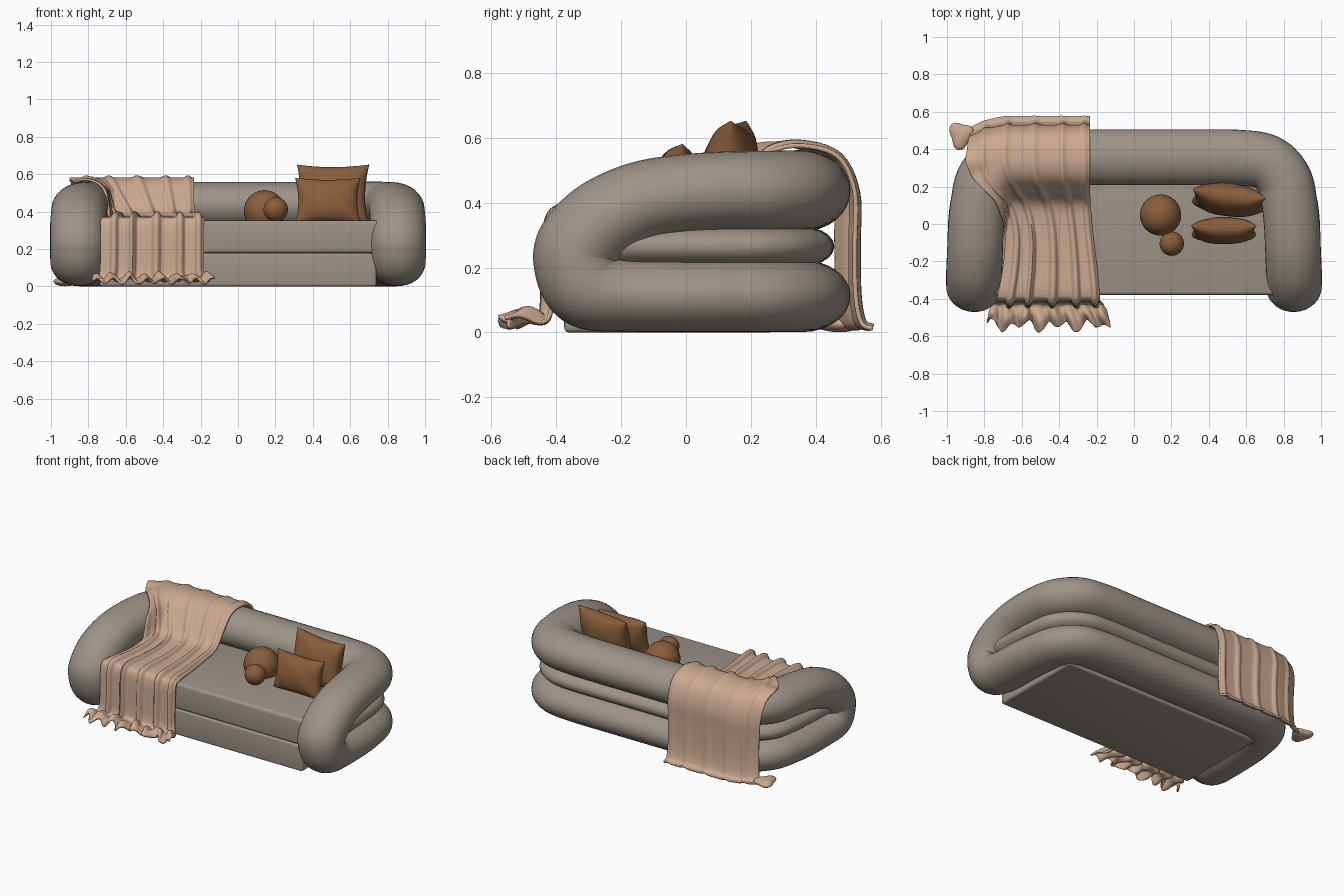
import bpy, bmesh, math
from mathutils import Vector
from mathutils.bvhtree import BVHTree

cube = bpy.data.objects.get("Cube")
if cube:
    bpy.data.objects.remove(cube, do_unlink=True)


def material(name, rgb):
    m = bpy.data.materials.new(name)
    m.use_nodes = True
    m.diffuse_color = (*rgb, 1)
    bsdf = m.node_tree.nodes["Principled BSDF"]
    bsdf.inputs["Base Color"].default_value = (*rgb, 1)
    bsdf.inputs["Roughness"].default_value = 0.8
    return m


GREY = material("warm grey fabric", (0.34, 0.295, 0.25))
TAN = material("tan throw", (0.60, 0.40, 0.28))
BROWN = material("brown cushion", (0.25, 0.112, 0.045))


def add(name, bm, mat, angle=60):
    bmesh.ops.recalc_face_normals(bm, faces=bm.faces)
    me = bpy.data.meshes.new(name)
    bm.to_mesh(me)
    bm.free()
    me.materials.append(mat)
    ob = bpy.data.objects.new(name, me)
    bpy.context.collection.objects.link(ob)
    bpy.ops.object.select_all(action='DESELECT')
    ob.select_set(True)
    bpy.context.view_layer.objects.active = ob
    bpy.ops.object.shade_smooth_by_angle(angle=math.radians(angle))
    return ob


def spline(pts, steps):
    """Catmull-Rom through tuples of any length."""
    out = []
    for i in range(len(pts) - 1):
        a, b, c, d = (pts[min(max(i + k, 0), len(pts) - 1)] for k in (-1, 0, 1, 2))
        for s in range(steps):
            t = s / steps
            out.append([q + t / 2 * (r - p + t * (2*p - 5*q + 4*r - e + t * (3*(q - r) + e - p)))
                        for p, q, r, e in zip(a, b, c, d)])
    return out + [list(pts[-1])]


def skin(bm, rows, closed=False):
    """Bridge equal rows of points with quads."""
    vs = [[bm.verts.new(p) for p in r] for r in rows]
    n = len(vs[0])
    for a, b in zip(vs, vs[1:]):
        for j in range(n if closed else n - 1):
            k = (j + 1) % n
            bm.faces.new((a[j], a[k], b[k], b[j]))


def box(name, lo, hi, bevel, mat):
    bm = bmesh.new()
    bmesh.ops.create_cube(bm, size=1)
    for v in bm.verts:
        v.co = [(l + h) / 2 + c * (h - l) for l, h, c in zip(lo, hi, v.co)]
    bmesh.ops.bevel(bm, geom=bm.edges[:], offset=bevel, segments=4, profile=0.5, affect='EDGES')
    return add(name, bm, mat)


# Padded roll: half of one closed loop, folded at the arm front (x, y, z, thickness)
half = [(0, .357, .435, .124), (.3, .357, .435, .124), (.55, .355, .437, .124),
        (.71, .33, .437, .124), (.80, .24, .435, .124), (.83, .12, .435, .122),
        (.845, -.02, .425, .122), (.85, -.14, .40, .126), (.855, -.25, .345, .132),
        (.855, -.32, .275, .135), (.855, -.335, .22, .135), (.855, -.30, .145, .135),
        (.85, -.2, .117, .115), (.845, 0, .112, .111), (.83, .12, .112, .111),
        (.80, .24, .112, .111), (.71, .33, .112, .111), (.55, .355, .112, .111),
        (.3, .357, .112, .111), (0, .357, .112, .111)]
path = spline(half, 7)
centres = [Vector(p[:3]) for p in path]
up, rings = Vector((0, 0, 1)), []
for i, c in enumerate(centres):
    t = centres[min(i + 1, len(path) - 1)] - centres[max(i - 1, 0)]
    if i in (0, len(path) - 1):
        t = Vector((1 if i == 0 else -1, 0, 0))
    t.normalize()
    up = (up - t * up.dot(t)).normalized()
    side = t.cross(up)
    ring = []
    for k in range(32):
        a = math.tau * k / 32
        ring.append(c + up * math.sin(a) * path[i][3] + side * math.cos(a) * 0.149)
    rings.append(ring)
bm = bmesh.new()
skin(bm, rings, closed=True)
bmesh.ops.recalc_face_normals(bm, faces=bm.faces)
roll_tree = BVHTree.FromBMesh(bm)
roll = add("padded_roll", bm, GREY)
mir = roll.modifiers.new("Mirror", 'MIRROR')
mir.use_clip = True

# Middle cushion roll that shows in the slot between the upper and lower rolls
mid = spline([(0, .36, .265), (.55, .36, .265), (.70, .335, .265), (.80, .25, .265),
              (.835, .1, .265), (.855, -.3, .265)], 6)
rows = []
for i, p in enumerate(mid):
    t = Vector(mid[min(i + 1, len(mid) - 1)]) - Vector(mid[max(i - 1, 0)])
    out = Vector((-t.y, t.x, 0)).normalized()
    rows.append([Vector(p) + out * (0.095 * math.cos(a)) + Vector((0, 0, 0.06 * math.sin(a)))
                 for a in (math.tau * k / 20 for k in range(20))])
bm = bmesh.new()
skin(bm, rows, closed=True)
slot = add("middle_roll", bm, GREY)
slot.modifiers.new("Mirror", 'MIRROR').use_clip = True

# Seat and base
box("seat_cushion", (-.76, -.38, .178), (.76, .33, .352), .018, GREY)
box("base", (-.74, -.375, .0), (.74, .27, .176), .015, GREY)


# Throw: rows of (y, z, left x, right x, fold height) from the back floor to the front floor
drape = spline([(.575, .012, -.90, -.235, .008), (.54, .03, -.88, -.235, .01),
                (.522, .12, -.87, -.235, .012), (.52, .28, -.87, -.235, .012),
                (.52, .43, -.88, -.235, .010), (.47, .54, -.89, -.235, .008),
                (.36, .575, -.90, -.235, .012), (.26, .555, -.87, -.235, .015),
                (.18, .47, -.80, -.235, .016), (.10, .385, -.73, -.232, .02),
                (-.05, .367, -.69, -.22, .025), (-.22, .364, -.70, -.20, .03),
                (-.36, .364, -.725, -.185, .03), (-.402, .335, -.735, -.182, .03),
                (-.41, .2, -.735, -.182, .03), (-.415, .07, -.74, -.18, .03),
                (-.44, .03, -.76, -.155, .02), (-.49, .034, -.775, -.14, .015),
                (-.54, .014, -.785, -.125, .01)], 5)
FOLDS = ((.13, .025), (.31, .022), (.54, .03), (.77, .026), (.95, .02))
COLS = 90
rows = []
for i, (y, z, xl, xr, fold) in enumerate(drape):
    a, b = drape[max(i - 1, 0)], drape[min(i + 1, len(drape) - 1)]
    ny, nz = b[1] - a[1], a[0] - b[0]
    ln = math.hypot(ny, nz)
    row = []
    for j in range(COLS + 1):
        u = j / COLS
        x = xl + u * (xr - xl)
        f = fold * sum(math.exp(-((u - c) / w) ** 2) for c, w in FOLDS)
        py, pz = y + f * ny / ln, z + f * nz / ln
        if y > .3:                                # follow the rounded back corner
            py -= 1.3 * max(0, -x - .66) ** 2 * min(1, (y - .3) / .15)
        if -.3 < y < .45:                         # rest on the roll below
            hit = roll_tree.ray_cast(Vector((-x, py, 2)), Vector((0, 0, -1)))[0]
            if hit:
                pz = max(pz, hit.z + .014 + f * .6)
        if y < -.42:                              # ruffled hem on the floor
            k = (-.42 - y) / .12
            py += k * (.022 * math.sin(u * 41) + .016 * math.sin(u * 23 + 1))
            pz += .016 * (1 + math.sin(u * 47 + y * 25)) * min(1, k * 1.5)
        row.append((x, py, max(pz, .008)))
    rows.append(row)
bm = bmesh.new()
skin(bm, rows)
bmesh.ops.smooth_vert(bm, verts=[v for v in bm.verts if -.3 < v.co.y < .4], factor=.5,
                      use_axis_x=False, use_axis_y=True, use_axis_z=True)
throw = add("throw_blanket", bm, TAN, 80)
sol = throw.modifiers.new("Solidify", 'SOLIDIFY')
sol.thickness, sol.offset = .014, 0

# Bunched corner of the throw on the back floor
bm = bmesh.new()
bmesh.ops.create_uvsphere(bm, u_segments=24, v_segments=12, radius=1)
for v in bm.verts:
    s = 1 + .18 * math.sin(3 * math.atan2(v.co.y, v.co.x) + .6)
    v.co = (-.925 + .062 * v.co.x * s, .475 + .07 * v.co.y * s, .026 + .025 * v.co.z)
add("throw_corner", bm, TAN, 80)


# Throw pillows with pinched corners and light creases
def pillow(name, centre, w, h, depth, lean, turn):
    n = 28
    bm = bmesh.new()
    for sgn in (-1, 1):
        rows = []
        for i in range(n + 1):
            v = math.sin((i / n - .5) * math.pi)
            row = []
            for j in range(n + 1):
                u = math.sin((j / n - .5) * math.pi)
                puff = ((1 - u * u) * (1 - v * v)) ** .42
                crease = 1 + .05 * math.sin(7 * u + 5 * v) * (u * u + v * v)
                row.append((w * u * (1 - .10 * (1 - v * v)), sgn * depth * puff * crease,
                            h * v * (1 - .10 * (1 - u * u))))
            rows.append(row)
        skin(bm, rows)
    bmesh.ops.remove_doubles(bm, verts=bm.verts, dist=1e-4)
    ob = add(name, bm, BROWN, 80)
    ob.location = centre
    ob.rotation_euler = (lean, 0, turn)


pillow("large_pillow", (.505, .13, .495), .195, .16, .085, -.2, -.12)
pillow("small_pillow", (.48, -.035, .458), .175, .125, .07, -.2, .0)

# Ball cushions
for name, pos, r in (("large_ball", (.142, .048, .405), .11), ("small_ball", (.202, -.105, .412), .065)):
    bm = bmesh.new()
    bmesh.ops.create_uvsphere(bm, u_segments=40, v_segments=20, radius=r)
    add(name, bm, BROWN).location = pos
